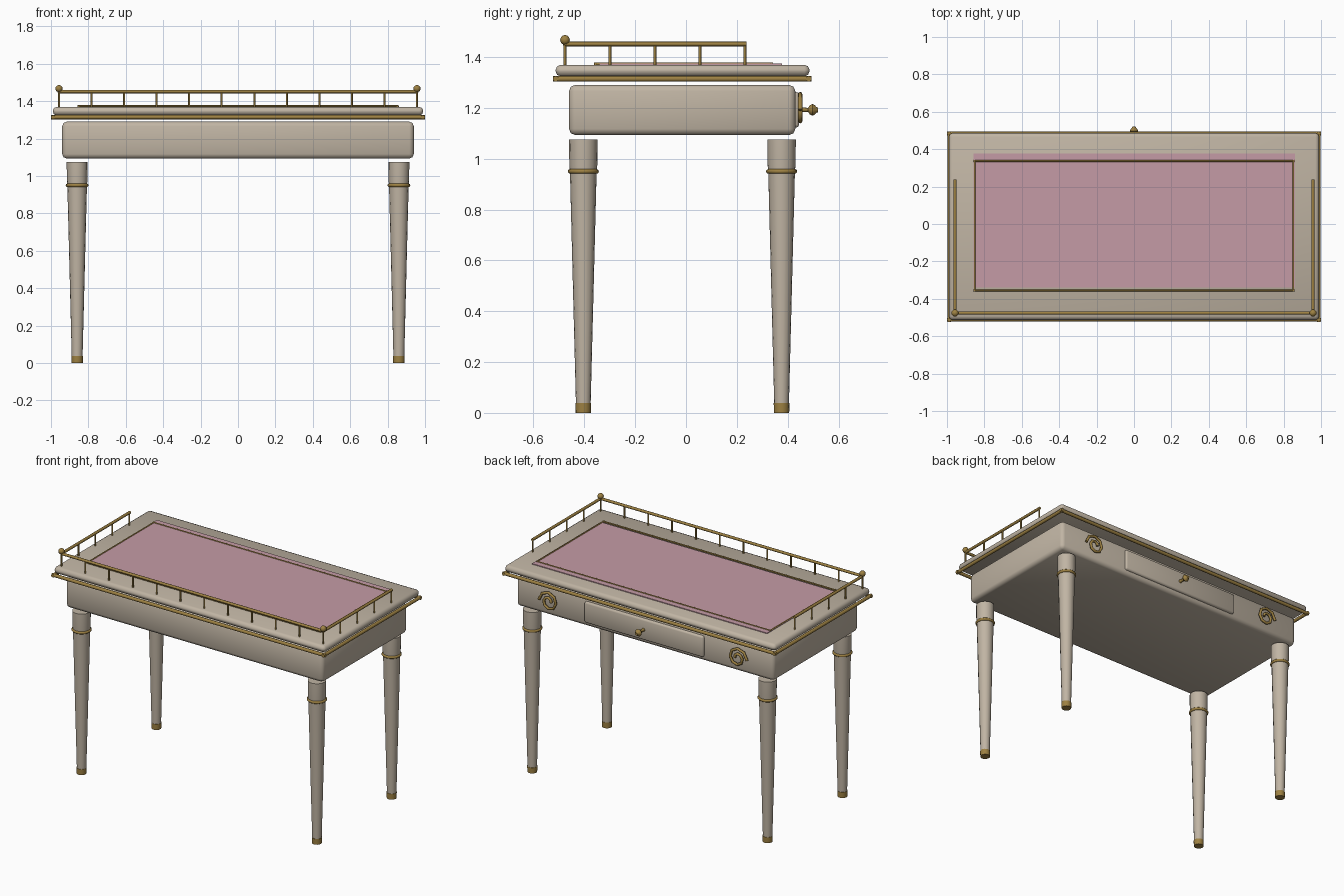
import bpy, bmesh, math
from mathutils import Vector

if "Cube" in bpy.data.objects:
    bpy.data.objects.remove(bpy.data.objects["Cube"])


def material(name, rgb):
    m = bpy.data.materials.new(name)
    m.diffuse_color = (*rgb, 1)
    m.use_nodes = True
    m.node_tree.nodes["Principled BSDF"].inputs["Base Color"].default_value = m.diffuse_color
    return m


CREAM = material("cream_paint", (0.53, 0.46, 0.37))
GOLD = material("gilt_brass", (0.34, 0.22, 0.055))
PINK = material("pink_leather", (0.56, 0.33, 0.38))


def finish(name, bm, mat, smooth=True):
    bmesh.ops.recalc_face_normals(bm, faces=bm.faces)
    me = bpy.data.meshes.new(name)
    bm.to_mesh(me)
    bm.free()
    me.materials.append(mat)
    for p in me.polygons:
        p.use_smooth = smooth
    ob = bpy.data.objects.new(name, me)
    bpy.context.collection.objects.link(ob)
    return ob


def box(name, lo, hi, mat, bevel=0.0, segments=2):
    bm = bmesh.new()
    bmesh.ops.create_cube(bm, size=1)
    lo, hi = Vector(lo), Vector(hi)
    for v in bm.verts:
        v.co = (lo + hi) / 2 + v.co * (hi - lo)
    ob = finish(name, bm, mat, bevel > 0)
    if bevel:
        mod = ob.modifiers.new("rounded_edges", "BEVEL")
        mod.width, mod.segments = bevel, segments
    return ob


def add_rod(bm, a, b, r, sides=10):
    a, b = Vector(a), Vector(b)
    ret = bmesh.ops.create_cone(bm, cap_ends=True, segments=sides, radius1=r,
                                radius2=r, depth=(b - a).length)
    rot = (b - a).to_track_quat('Z', 'Y').to_matrix()
    for v in ret["verts"]:
        v.co = rot @ v.co + (a + b) / 2


def rods(name, pairs, r):
    bm = bmesh.new()
    for a, b in pairs:
        add_rod(bm, a, b, r)
    ob = finish(name, bm, GOLD)
    sharpen(ob)
    return ob


def sharpen(ob):
    bpy.ops.object.select_all(action='DESELECT')
    ob.select_set(True)
    bpy.context.view_layer.objects.active = ob
    bpy.ops.object.shade_smooth_by_angle(angle=math.radians(40))


def turned(name, profile, origin, mat, axis='Z', sides=16):
    """Spin an (r, height) profile around z, or around y for axis 'Y'."""
    bm = bmesh.new()
    rings = []
    for r, h in profile:
        ring = []
        for i in range(sides):
            t = 2 * math.pi * i / sides
            c, s = r * math.cos(t), r * math.sin(t)
            co = (c, s, h) if axis == 'Z' else (c, h, s)
            ring.append(bm.verts.new(Vector(origin) + Vector(co)))
        rings.append(ring)
    for a, b in zip(rings, rings[1:]):
        for i in range(sides):
            j = (i + 1) % sides
            bm.faces.new((a[i], a[j], b[j], b[i]))
    bm.faces.new(rings[0])
    bm.faces.new(rings[-1])
    ob = finish(name, bm, mat)
    sharpen(ob)
    return ob


# Legs with gilt collars and feet
for x in (-0.86, 0.86):
    for y in (-0.404, 0.376):
        turned("leg", [(0.029, 0.036), (0.052, 0.93), (0.053, 0.955),
                       (0.055, 0.975), (0.056, 1.075)], (x, y, 0), CREAM)
        turned("leg_foot", [(0.030, 0), (0.031, 0.038)], (x, y, 0), GOLD)
        bead = [(0.052 + 0.009 * math.cos(t), 0.95 + 0.009 * math.sin(t))
                for t in [math.pi * (k / 6 - 0.5) for k in range(7)]]
        turned("leg_collar", bead, (x, y, 0), GOLD)

# Apron, drawer front and table top
box("apron", (-0.94, -0.46, 1.093), (0.94, 0.43, 1.29), CREAM, 0.024)
box("drawer_front", (-0.435, 0.41, 1.122), (0.435, 0.445, 1.262), CREAM, 0.012)
box("table_top", (-0.99, -0.513, 1.324), (0.99, 0.486, 1.369), CREAM, 0.02)

# Leather writing surface
box("writing_surface", (-0.857, -0.34, 1.367), (0.861, 0.378, 1.374), PINK)


def frame(name, hx, y0, y1, z, r):
    rods(name, [((-hx - r, y, z), (hx + r, y, z)) for y in (y0, y1)]
         + [((x, y0 - r, z), (x, y1 + r, z)) for x in (-hx, hx)], r)


# Gilt trims
frame("top_rim", 0.988, -0.512, 0.483, 1.314, 0.011)
frame("leather_border", 0.852, -0.356, 0.337, 1.373, 0.005)

# Gallery rail on three sides
RX, RY, RZ, END = 0.957, -0.476, 1.451, 0.232
rods("gallery_rail", [((-RX, RY, RZ), (RX, RY, RZ))]
     + [((s * RX, RY, RZ), (s * RX, END + 0.006, RZ)) for s in (-1, 1)], 0.009)
spots = [(-RX + 2 * RX * i / 11, RY) for i in range(12)]
spots += [(s * RX, RY + (END - RY) * i / 4) for s in (-1, 1) for i in range(1, 5)]
rods("gallery_posts", [((x, y, 1.36), (x, y, RZ)) for x, y in spots], 0.0055)
for s in (-1, 1):
    bm = bmesh.new()
    bmesh.ops.create_uvsphere(bm, u_segments=16, v_segments=10, radius=0.019)
    bmesh.ops.translate(bm, verts=bm.verts, vec=(s * RX, RY, 1.467))
    finish("gallery_finial", bm, GOLD)

# Drawer knob
turned("drawer_knob", [(0.012, 0.44), (0.009, 0.455), (0.008, 0.48), (0.018, 0.487),
                       (0.023, 0.497), (0.018, 0.507), (0.011, 0.513), (0.009, 0.52)],
       (0, 0, 1.192), GOLD, 'Y')

# Scroll ornaments, mirrored about the drawer
for s in (-1, 1):
    cu = bpy.data.curves.new("scroll_ornament", 'CURVE')
    cu.dimensions = '3D'
    cu.bevel_depth, cu.bevel_resolution, cu.use_fill_caps = 0.009, 2, True
    n = 13
    sp = cu.splines.new('POLY')
    sp.points.add(n - 1)
    for k, p in enumerate(sp.points):
        t, r = k * math.pi / 4, 0.07 - 0.0043 * k
        p.co = (s * (0.69 + r * math.cos(t)), 0.449, 1.192 + r * math.sin(t), 1)
    cu.materials.append(GOLD)
    bpy.context.collection.objects.link(bpy.data.objects.new("scroll_ornament", cu))
